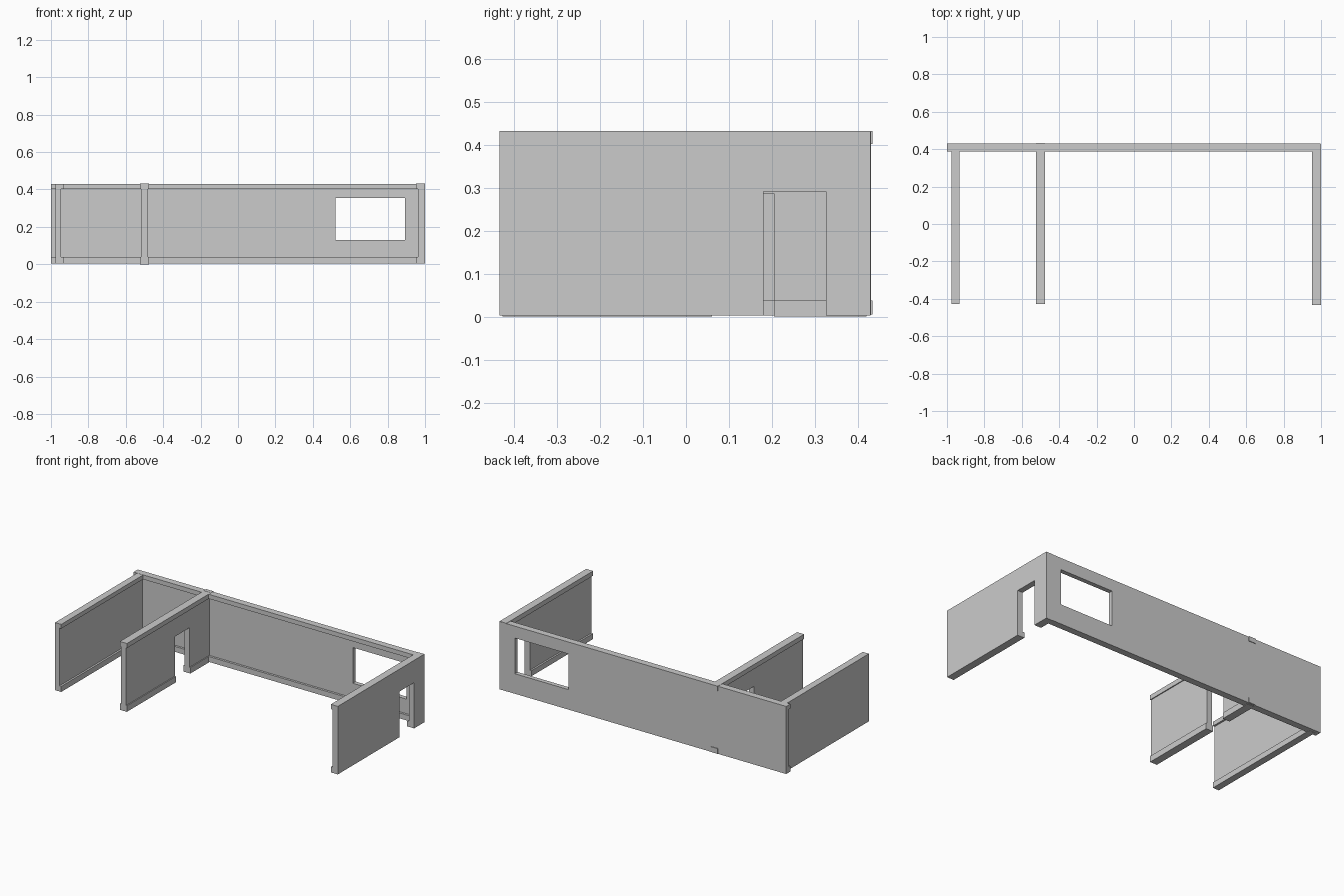
import bpy, bmesh
from mathutils import Vector

if "Cube" in bpy.data.objects:
    bpy.data.objects.remove(bpy.data.objects["Cube"])

RAIL_LOW, RAIL_HIGH = 0.038, 0.402   # inner edges of the bottom and top rails


def extrude(name, points, offset):
    """Closed planar profile extruded along an offset vector."""
    bm = bmesh.new()
    face = bm.faces.new([bm.verts.new(p) for p in points])
    res = bmesh.ops.extrude_face_region(bm, geom=[face])
    verts = [v for v in res["geom"] if isinstance(v, bmesh.types.BMVert)]
    bmesh.ops.translate(bm, verts=verts, vec=Vector(offset))
    bmesh.ops.recalc_face_normals(bm, faces=bm.faces)
    mesh = bpy.data.meshes.new(name)
    bm.to_mesh(mesh)
    bm.free()
    obj = bpy.data.objects.new(name, mesh)
    bpy.context.collection.objects.link(obj)
    return obj


def box(name, lo, hi):
    (x0, y0, z0), (x1, y1, z1) = lo, hi
    pts = [(x0, y0, z0), (x1, y0, z0), (x1, y1, z0), (x0, y1, z0)]
    return extrude(name, pts, (0, 0, z1 - z0))


def rail_profile(rail, panel, z0, z1):
    """Wall section: thin panel with wider rails; (a, b) are its two sides."""
    (r0, r1), (p0, p1) = rail, panel
    pts = [(r0, z0), (r1, z0), (r1, RAIL_LOW), (p1, RAIL_LOW), (p1, RAIL_HIGH),
           (r1, RAIL_HIGH), (r1, z1), (r0, z1), (r0, RAIL_HIGH),
           (p0, RAIL_HIGH), (p0, RAIL_LOW), (r0, RAIL_LOW)]
    # drop doubled points where a side is flush
    if r0 == p0:
        pts = [p for p in pts if not (p[0] == r0 and p[1] in (RAIL_LOW, RAIL_HIGH))]
    if r1 == p1:
        pts = [p for p in pts if not (p[0] == r1 and p[1] in (RAIL_LOW, RAIL_HIGH))]
    return list(dict.fromkeys(pts))


def cross_wall(name, rail, panel, y0, y1, z0, z1):
    pts = [(a, y0, z) for a, z in rail_profile(rail, panel, z0, z1)]
    return extrude(name, pts, (0, y1 - y0, 0))


def cut(obj, name, lo, hi):
    cutter = box(name, lo, hi)
    mod = obj.modifiers.new("opening", "BOOLEAN")
    mod.object, mod.operation, mod.solver = cutter, "DIFFERENCE", "EXACT"
    bpy.context.view_layer.update()
    deps = bpy.context.evaluated_depsgraph_get()
    mesh = bpy.data.meshes.new_from_object(obj.evaluated_get(deps))
    obj.modifiers.clear()
    obj.data = mesh
    bpy.data.objects.remove(cutter)


# long back wall, flush outside, with a window
profile = rail_profile((0.388, 0.43), (0.402, 0.43), 0.004, 0.43)
back = extrude("back_wall", [(-1, a, z) for a, z in profile], (1.996, 0, 0))
cut(back, "window_cutter", (0.52, 0.3, 0.13), (0.893, 0.5, 0.355))

# left wall, flush outside
cross_wall("left_wall", (-0.977, -0.934), (-0.977, -0.946), -0.427, 0.41, 0.003, 0.429)

# middle partition, rails on both sides, with a doorway
middle = cross_wall("middle_wall", (-0.525, -0.476), (-0.518, -0.482), -0.427, 0.42, 0.0, 0.431)
cut(middle, "middle_door_cutter", (-0.6, 0.06, -0.1), (-0.4, 0.205, 0.287))

# rail ends of the partition poking through the back wall
for label, z0, z1 in (("lower", 0.005, RAIL_LOW), ("upper", RAIL_HIGH, 0.432)):
    box(label + "_rail_end", (-0.525, 0.41, z0), (-0.476, 0.434, z1))

# right wall, flush outside, with a doorway
right = cross_wall("right_wall", (0.952, 1.0), (0.963, 1.0), -0.434, 0.429, 0.003, 0.432)
cut(right, "right_door_cutter", (0.9, 0.18, -0.1), (1.1, 0.326, 0.291))
